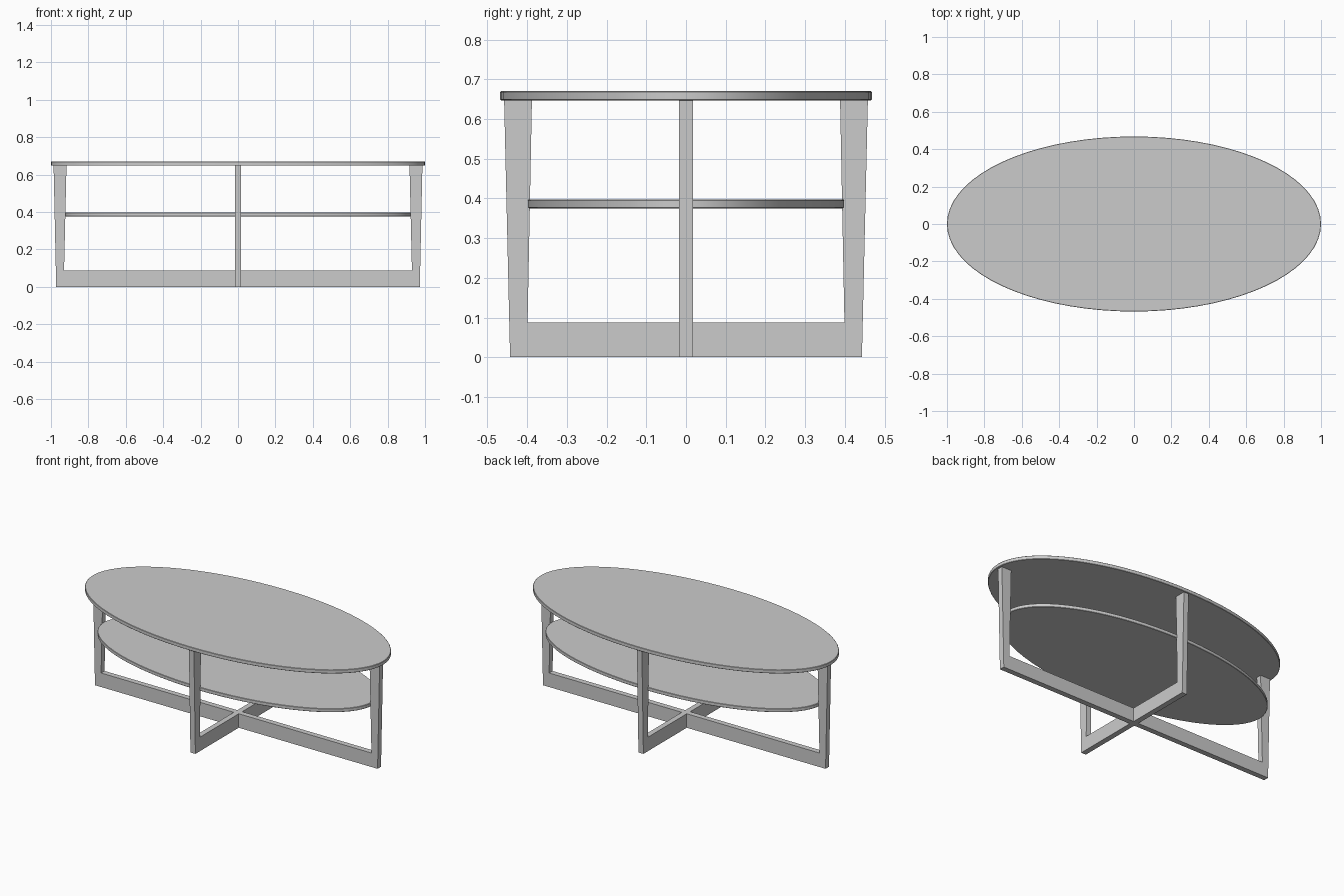
import bpy, bmesh
from math import cos, sin, pi

if "Cube" in bpy.data.objects:
    bpy.data.objects.remove(bpy.data.objects["Cube"], do_unlink=True)

grey = bpy.data.materials.new("light grey")
grey.use_nodes = True
GREY = (0.6, 0.6, 0.6, 1)
grey.diffuse_color = GREY
grey.node_tree.nodes["Principled BSDF"].inputs["Base Color"].default_value = GREY

HALF = 0.017        # half thickness of the frame boards
BEAM = 0.087        # height of the floor beams
LEG_TOP = 0.647     # underside of the table top


def prism(name, points, offset):
    """Extrude a flat outline by the offset vector."""
    bm = bmesh.new()
    face = bm.faces.new([bm.verts.new(p) for p in points])
    result = bmesh.ops.extrude_face_region(bm, geom=[face])
    moved = [v for v in result["geom"] if isinstance(v, bmesh.types.BMVert)]
    bmesh.ops.translate(bm, verts=moved, vec=offset)
    bmesh.ops.recalc_face_normals(bm, faces=bm.faces)
    mesh = bpy.data.meshes.new(name)
    bm.to_mesh(mesh)
    bm.free()
    mesh.materials.append(grey)
    obj = bpy.data.objects.new(name, mesh)
    bpy.context.collection.objects.link(obj)
    return obj


def oval_board(name, rx, ry, bottom, top, sides=72):
    """Oval slab with slightly softened edges."""
    ring = [(rx * cos(2 * pi * i / sides), ry * sin(2 * pi * i / sides), bottom)
            for i in range(sides)]
    obj = prism(name, ring, (0, 0, top - bottom))
    bevel = obj.modifiers.new("soft edge", "BEVEL")
    bevel.width = 0.002
    bevel.segments = 1
    bpy.ops.object.select_all(action="DESELECT")
    obj.select_set(True)
    bpy.context.view_layer.objects.active = obj
    bpy.ops.object.shade_smooth_by_angle(angle=pi / 6)


def half_outline(foot, leg_top, inner_foot, inner_top):
    """Leg outline from the floor, up the outside and down the inside."""
    return [(foot, 0), (leg_top, LEG_TOP), (inner_top, LEG_TOP), (inner_foot, BEAM)]


# Oval boards
oval_board("table_top", 1.0, 0.468, LEG_TOP, 0.67)
oval_board("lower_shelf", 0.925, 0.398, 0.375, 0.397)

# Long frame: one U-shaped board running left to right
right = half_outline(0.972, 0.986, 0.93, 0.917)
outline = right + [(-u, z) for u, z in reversed(right)]
prism("long_frame", [(u, -HALF, z) for u, z in outline], (0, 2 * HALF, 0))

# Short frame: two L-shaped halves butting against the long frame
leg = half_outline(0.443, 0.458, 0.399, 0.388) + [(HALF, BEAM), (HALF, 0)]
for name, side in (("front_frame", -1), ("back_frame", 1)):
    prism(name, [(-HALF, side * u, z) for u, z in leg], (2 * HALF, 0, 0))
